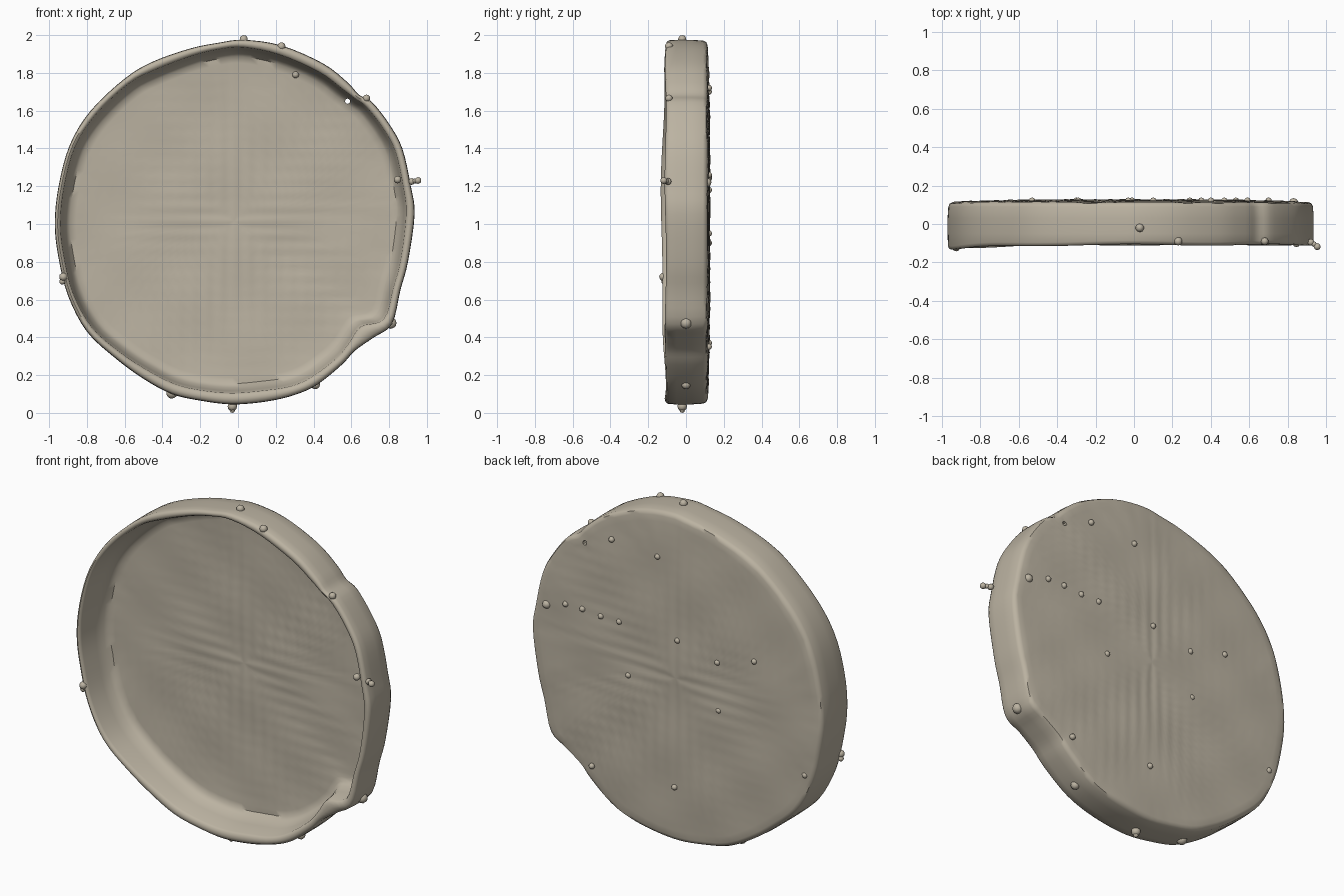
import bpy, bmesh, math
from mathutils import Vector

if "Cube" in bpy.data.objects:
    bpy.data.objects.remove(bpy.data.objects["Cube"])

CX, CZ = -0.02, 1.015
SUB = 4

# Hand-shaped outline of the dish: (x, z, lip width)
OUTLINE = [
    (0.03, 1.975, .04), (0.23, 1.945, .05), (0.45, 1.85, .05), (0.58, 1.75, .045),
    (0.64, 1.685, .03), (0.71, 1.645, .04), (0.80, 1.53, .04), (0.87, 1.40, .04),
    (0.915, 1.2, .04), (0.935, 1.05, .045), (0.90, 0.8, .04), (0.86, 0.65, .04),
    (0.815, 0.47, .05), (0.72, 0.40, .09), (0.62, 0.33, .05), (0.55, 0.255, .045),
    (0.42, 0.15, .05), (0.3, 0.095, .05), (0.15, 0.06, .06), (-0.03, 0.045, .06),
    (-0.2, 0.065, .055), (-0.35, 0.10, .055), (-0.5, 0.18, .05), (-0.65, 0.29, .04),
    (-0.8, 0.43, .035), (-0.9, 0.62, .03), (-0.95, 0.82, .03), (-0.97, 1.0, .03),
    (-0.95, 1.2, .03), (-0.89, 1.42, .03), (-0.78, 1.6, .035), (-0.6, 1.77, .035),
    (-0.45, 1.86, .045), (-0.25, 1.93, .04), (-0.1, 1.96, .035)]


def smooth_loop(pts):
    """Closed Catmull-Rom resampling."""
    v, n, out = [Vector(p) for p in pts], len(pts), []
    for i in range(n):
        a, b, c, d = (v[(i + k) % n] for k in (-1, 0, 1, 2))
        for s in range(SUB):
            t = s / SUB
            out.append(0.5 * (2 * b + (c - a) * t + (2 * a - 5 * b + 4 * c - d) * t * t
                              + (3 * b - a - 3 * c + d) * t ** 3))
    return out


def ripple(x, z):
    return 0.0015 * math.sin(x * 85) + 0.0015 * math.sin(z * 85) \
        + 0.003 * math.sin(x * 11 + 2 * z) * math.sin(z * 13)


def finish(bm, name, angle=50):
    bmesh.ops.recalc_face_normals(bm, faces=bm.faces)
    me = bpy.data.meshes.new(name)
    bm.to_mesh(me)
    bm.free()
    ob = bpy.data.objects.new(name, me)
    bpy.context.collection.objects.link(ob)
    mat = bpy.data.materials.get("clay") or bpy.data.materials.new("clay")
    mat.diffuse_color = (0.50, 0.45, 0.36, 1)
    mat.use_nodes = True
    mat.node_tree.nodes["Principled BSDF"].inputs["Base Color"].default_value = mat.diffuse_color
    me.materials.append(mat)
    bpy.ops.object.select_all(action='DESELECT')
    ob.select_set(True)
    bpy.context.view_layer.objects.active = ob
    bpy.ops.object.shade_smooth_by_angle(angle=math.radians(angle))
    return ob


# Shallow dish: rings run from back centre, round the wall, into the floor
loop = smooth_loop(OUTLINE)
bm = bmesh.new()
rings = []


def ring(inset, lip_factor, y, scale=1.0, wavy=False, front=False):
    vs = []
    for p in loop:
        d = Vector((p.x - CX, p.y - CZ))
        r = (d.length - inset - lip_factor * p.z) * scale
        d.normalize()
        x, z = CX + d.x * r, CZ + d.y * r
        yy = y
        if wavy:
            yy += ripple(x, z)
        if front:  # lip swells forward on the left side
            yy -= 0.022 * max(0, -d.x) ** 3 + 0.004 * math.sin(7 * math.atan2(d.y, d.x))
        vs.append(bm.verts.new((x, yy, z)))
    rings.append(vs)


STEPS = 26
for i in range(1, STEPS + 1):                       # back face, slightly domed
    s = i / STEPS
    ring(0.03, 0, 0.125 - 0.012 * s ** 4, s, True)
ring(0.012, 0, 0.107)
ring(0.004, 0, 0.09)
ring(0.0, 0, 0.03)                                  # outer wall
ring(0.0, 0, -0.05)
ring(0.002, 0, -0.09, front=True)
ring(0.0, 0.2, -0.104, front=True)                  # rounded lip
ring(0.0, 0.5, -0.109, front=True)
ring(0.0, 0.85, -0.104, front=True)
ring(0.0, 1.0, -0.092, front=True)
ring(0.012, 1.0, 0.0)                               # inner wall
ring(0.03, 1.0, 0.05)
for i in range(STEPS, 0, -1):                       # floor
    s = i / STEPS
    ring(0.05, 1.0, 0.085 - 0.01 * s ** 8, s, True)

n = len(loop)
for a, b in zip(rings, rings[1:]):
    for i in range(n):
        j = (i + 1) % n
        bm.faces.new((a[i], a[j], b[j], b[i]))
for vs, y in ((rings[0], 0.125), (rings[-1], 0.085)):
    c = bm.verts.new((CX, y, CZ))
    for i in range(n):
        bm.faces.new((vs[i], vs[(i + 1) % n], c))
dish = finish(bm, "dish")

# Pinhole through the floor near the upper right
bpy.ops.mesh.primitive_cylinder_add(vertices=8, radius=0.014, depth=0.3,
                                    location=(0.58, 0.1, 1.65),
                                    rotation=(math.pi / 2, 0, 0))
cutter = bpy.context.object
cutter.name = "pinhole_cutter"
cutter.hide_render = True
cutter.hide_set(True)
mod = dish.modifiers.new("pinhole", 'BOOLEAN')
mod.operation = 'DIFFERENCE'
mod.object = cutter
bpy.context.view_layer.objects.active = dish
bpy.ops.object.modifier_apply(modifier=mod.name)
bpy.data.objects.remove(cutter)


def lumps(name, items):
    """Small rounded nubs: (x, y, z, radius)."""
    b = bmesh.new()
    for x, y, z, r in items:
        g = bmesh.ops.create_icosphere(b, subdivisions=2, radius=r)
        bmesh.ops.translate(b, verts=g["verts"], vec=(x, y, z))
    return finish(b, name, 80)


# Nubs on the back face
lumps("back_nubs", [(x, 0.121, z, 0.017) for x, z in (
    (.40, 1.72), (.10, 1.70), (.70, 1.26), (.59, 1.26), (.47, 1.25), (.35, 1.25),
    (-.03, 1.24), (-.29, 1.18), (-.53, 1.25), (.29, .95), (-.30, .90), (.53, .35),
    (-.01, .37))])

# Nubs on the rim and one on the floor
lumps("rim_nubs", [
    (0.03, -0.02, 1.978, .022), (-0.03, -0.02, 0.035, .026), (-0.03, -0.02, 0.014, .014),
    (-0.35, -0.02, 0.105, .03), (0.41, 0.0, 0.15, .025), (0.81, 0.0, 0.475, .03),
    (0.92, -0.095, 1.225, .018), (0.937, -0.105, 1.228, .014), (0.953, -0.118, 1.23, .018),
    (0.845, -0.10, 1.235, .02), (-0.925, -0.12, 0.72, .022), (-0.93, -0.115, 0.695, .016),
    (0.23, -0.09, 1.94, .022), (0.68, -0.09, 1.665, .02), (0.83, 0.11, 1.22, .025),
    (-0.85, 0.105, 0.66, .018), (0.305, 0.075, 1.79, .018)])
